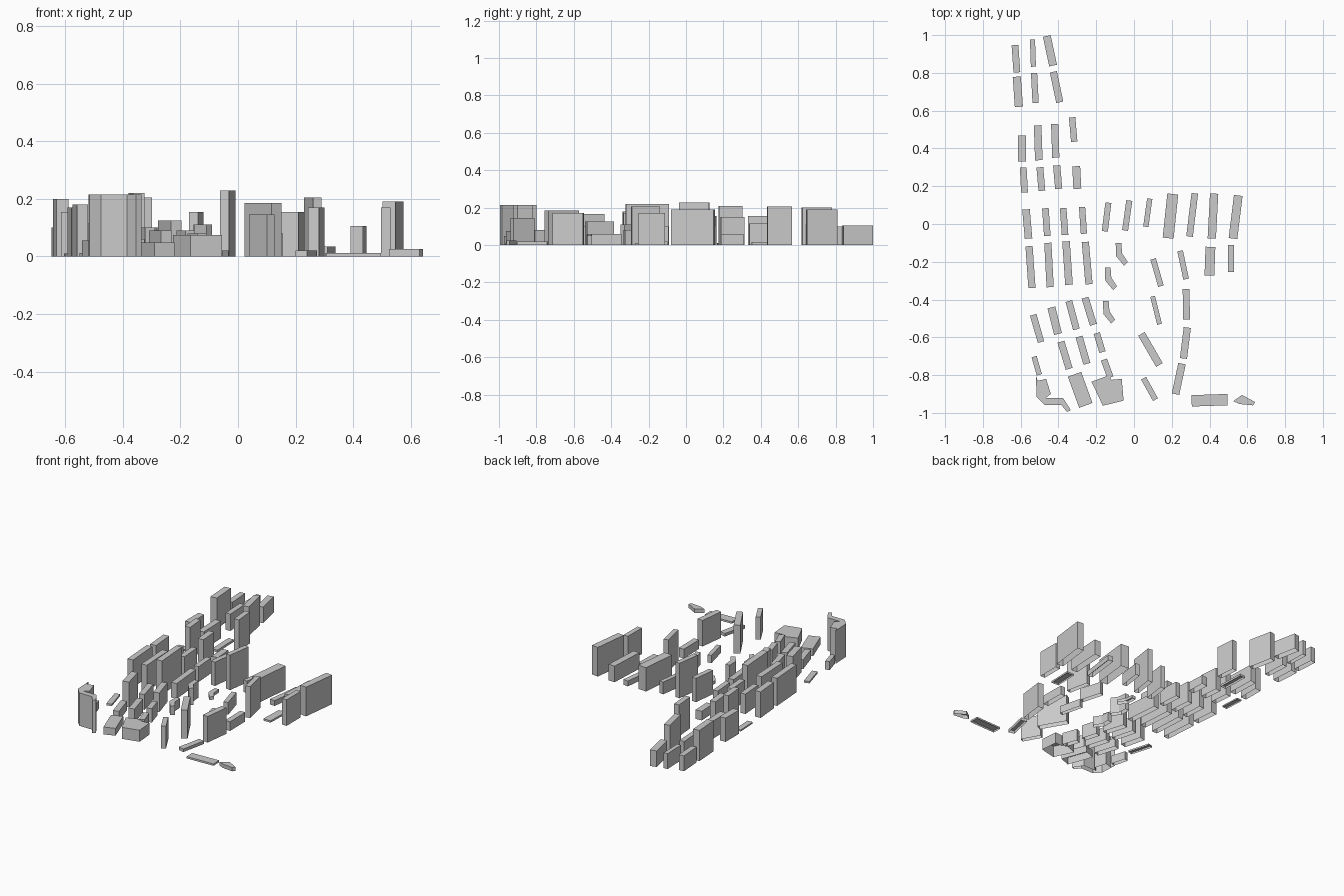
import bpy, bmesh
from math import radians
from mathutils import Matrix


def prism(name, outline, height):
    """Flat-roofed block, open underneath, raised from a ground outline."""
    bm = bmesh.new()
    roof = bm.faces.new([bm.verts.new((x, y, height)) for x, y in outline])
    roof.normal_update()
    if roof.normal.z < 0:
        roof.normal_flip()
    loop = [l.vert for l in roof.loops]
    low = [bm.verts.new((v.co.x, v.co.y, 0)) for v in loop]
    n = len(loop)
    for i in range(n):
        j = (i + 1) % n
        bm.faces.new((low[i], low[j], loop[j], loop[i]))
    me = bpy.data.meshes.new(name)
    bm.to_mesh(me)
    bm.free()
    ob = bpy.data.objects.new(name, me)
    bpy.context.collection.objects.link(ob)
    return ob


def slab_row(name, slabs):
    """Row of slab blocks: centre x, centre y, length, width, tilt, height."""
    for x, y, length, width, tilt, height in slabs:
        a, b = width / 2, length / 2
        rot = Matrix.Rotation(radians(tilt), 2)
        corners = [rot @ Matrix(((px, 0), (py, 0))).col[0]
                   for px, py in ((-a, -b), (a, -b), (a, b), (-a, b))]
        prism(name, [(x + c.x, y + c.y) for c in corners], height)


# northern wing, four rows
slab_row("north_end_block", [
    (-.625, .875, .145, .036, 4, .10),
    (-.535, .905, .145, .027, 2, .10),
    (-.445, .917, .16, .042, 12, .105)])
slab_row("north_block", [
    (-.615, .70, .16, .043, 4, .20),
    (-.525, .72, .158, .033, 3, .11),
    (-.41, .725, .165, .038, 12, .19)])
slab_row("upper_block", [
    (-.593, .40, .138, .042, 0, .155),
    (-.507, .43, .185, .040, 2, .115),
    (-.417, .44, .178, .038, 2, .015),
    (-.322, .50, .13, .034, 5, .205)])
slab_row("upper_short_block", [
    (-.583, .233, .132, .036, 3, .01),
    (-.493, .238, .125, .036, 5, .21),
    (-.404, .248, .125, .038, 5, .15),
    (-.303, .246, .12, .042, 3, .06)])

# long row across the middle
slab_row("middle_block", [
    (-.565, .0, .155, .040, 5, .17),
    (-.464, .01, .147, .035, 4, .13),
    (-.37, .013, .143, .035, 4, .14),
    (-.27, .019, .142, .033, 4, .10),
    (-.145, .037, .153, .032, -7, .155),
    (-.036, .045, .16, .032, -8, .228),
    (.073, .06, .15, .028, -8, .08)])
slab_row("middle_long_block", [
    (.193, .042, .235, .058, -6, .155),
    (.308, .048, .23, .035, -7, .035),
    (.418, .042, .238, .044, -3, .105),
    (.538, .037, .23, .046, -7, .19)])

# row below the middle
slab_row("lower_long_block", [
    (-.548, -.228, .222, .038, 4, .18),
    (-.45, -.217, .235, .038, 3, .17),
    (-.352, -.207, .23, .040, 4, .22),
    (-.248, -.207, .225, .038, 5, .10)])
slab_row("east_block", [
    (.122, -.257, .15, .030, 16, .08),
    (.26, -.217, .153, .030, 12, .205),
    (.402, -.197, .152, .052, -2, .012),
    (.513, -.183, .143, .032, 0, .17)])

# slanted southern rows
slab_row("south_slanted_block", [
    (-.513, -.553, .15, .035, 16, .012),
    (-.42, -.512, .145, .042, 14, .165),
    (-.325, -.483, .155, .036, 15, .10),
    (-.237, -.462, .15, .038, 17, .125),
    (.117, -.457, .152, .026, 14, .05)])
slab_row("south_short_block", [
    (-.515, -.75, .10, .028, 16, .055),
    (-.365, -.695, .15, .038, 17, .06),
    (-.27, -.668, .15, .038, 16, .09),
    (-.182, -.628, .105, .034, 17, .09),
    (-.142, -.765, .10, .034, 20, .08)])
slab_row("southeast_arc_block", [
    (.277, -.425, .16, .036, 1, .06),
    (.272, -.63, .165, .038, -7, .17),
    (.237, -.82, .165, .040, -12, .02)])
slab_row("diagonal_block", [
    (.087, -.664, .19, .040, 30, .185),
    (.082, -.873, .13, .030, 29, .145)])

# wide low halls on the south edge
slab_row("low_hall", [
    (-.285, -.878, .175, .075, 20, .048),
    (.40, -.933, .06, .19, 2, .012)])
prism("corner_hall", [(-.225, -.835), (-.13, -.80), (-.12, -.825), (-.065, -.82),
                      (-.055, -.935), (-.165, -.962)], .075)
prism("pointed_hall", [(.525, -.938), (.572, -.905), (.642, -.943), (.63, -.96),
                       (.56, -.953)], .025)

# bent blocks, height per copy
BENT = [(-.022, .055), (.008, .055), (.012, 0), (.042, -.045), (.022, -.065), (-.02, -.015)]
for x, y, h in ((-.075, -.155, .02), (-.132, -.285, .11), (-.142, -.462, .06)):
    prism("bent_block", [(x + px, y + py) for px, py in BENT], h)

# tall angled block around the southwest corner
prism("southwest_corner_block", [
    (-.52, -.80), (-.51, -.83), (-.465, -.82), (-.44, -.90), (-.47, -.922), (-.375, -.922),
    (-.335, -.985), (-.355, -.995), (-.385, -.957), (-.475, -.957), (-.515, -.915)], .215)
